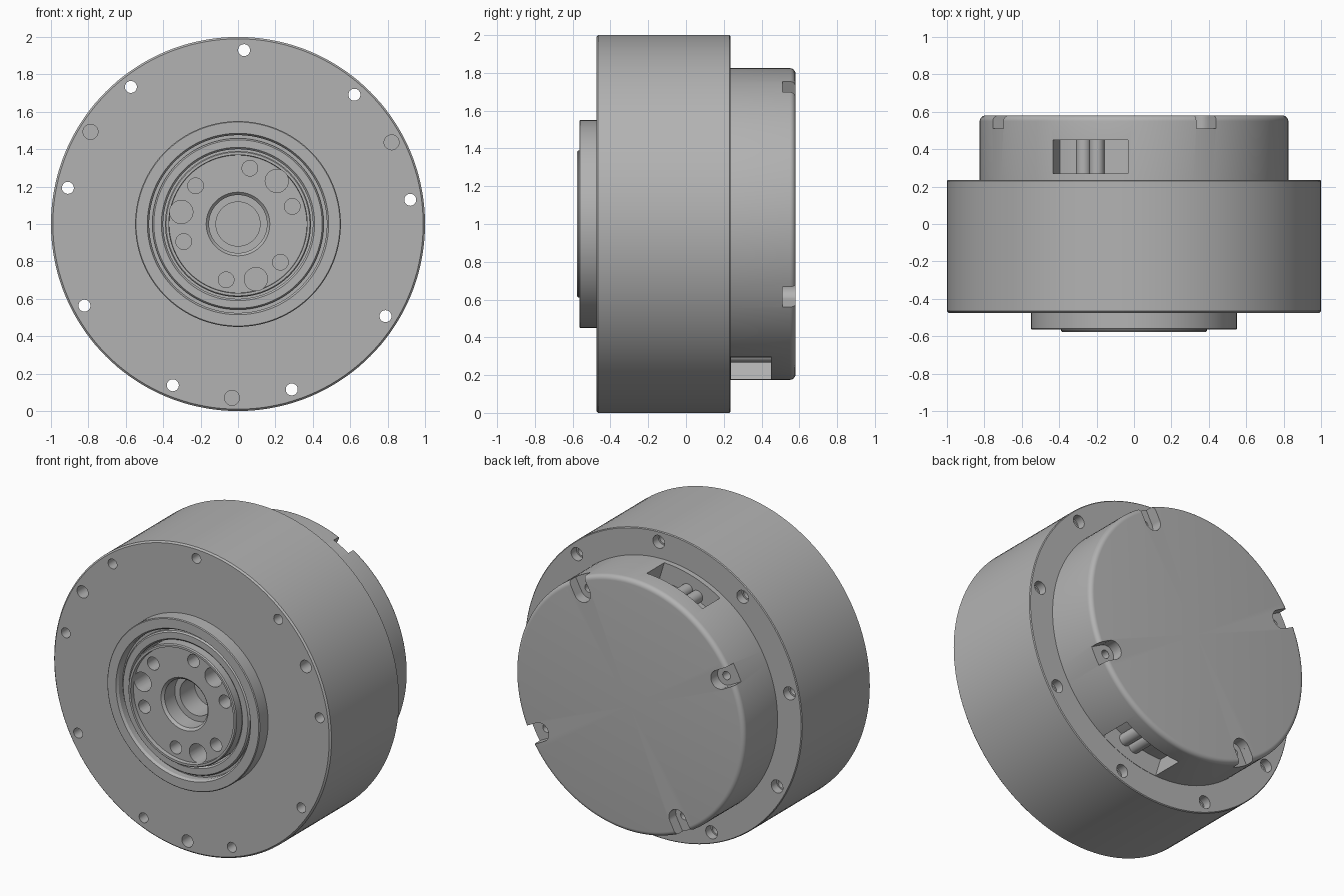
import bpy, bmesh, math
from mathutils import Matrix, Vector

if "Cube" in bpy.data.objects:
    bpy.data.objects.remove(bpy.data.objects["Cube"], do_unlink=True)

# One plain metal colour
GREY = (0.45, 0.45, 0.45, 1)
metal = bpy.data.materials.new("grey_metal")
metal.use_nodes = True
metal.diffuse_color = GREY
metal.node_tree.nodes["Principled BSDF"].inputs["Base Color"].default_value = GREY

AXIS_Z = 1.0


def add_object(name, bm):
    bmesh.ops.recalc_face_normals(bm, faces=bm.faces)
    mesh = bpy.data.meshes.new(name)
    bm.to_mesh(mesh)
    bm.free()
    mesh.materials.append(metal)
    obj = bpy.data.objects.new(name, mesh)
    bpy.context.collection.objects.link(obj)
    return obj


def lathe(name, profile, steps=144):
    """Spin (radius, y) points around the motor axis."""
    bm = bmesh.new()
    verts = [bm.verts.new((r, y, AXIS_Z)) for r, y in profile]
    edges = [bm.edges.new(pair) for pair in zip(verts, verts[1:])]
    bmesh.ops.spin(bm, geom=verts + edges, cent=(0, 0, AXIS_Z), axis=(0, 1, 0),
                   angle=math.tau, steps=steps, use_merge=True)
    bmesh.ops.remove_doubles(bm, verts=bm.verts, dist=1e-5)
    return add_object(name, bm)


def polar(radius, degrees, y):
    a = math.radians(degrees)
    return Vector((radius * math.cos(a), y, AXIS_Z + radius * math.sin(a)))


def add_rod(bm, radius, place, angle, y0, y1, sides=32):
    """Cylinder along y, at a polar place around the axis."""
    spot = Matrix.Translation(polar(place, angle, (y0 + y1) / 2))
    bmesh.ops.create_cone(bm, cap_ends=True, segments=sides, radius1=radius, radius2=radius,
                          depth=y1 - y0, matrix=spot @ Matrix.Rotation(math.pi / 2, 4, "X"))


def add_block(bm, r0, r1, width, angle, y0, y1):
    """Box reaching outward from r0 to r1 at the given angle."""
    m = (Matrix.Translation(polar((r0 + r1) / 2, angle, (y0 + y1) / 2))
         @ Matrix.Rotation(-math.radians(angle), 4, "Y")
         @ Matrix.Diagonal((r1 - r0, y1 - y0, width, 1)))
    bmesh.ops.create_cube(bm, size=1, matrix=m)


def carve(target, fill):
    """Cut the shapes that fill(bm) adds out of the target."""
    bm = bmesh.new()
    fill(bm)
    cutter = add_object("cutter", bm)
    cutter.hide_render = True
    mod = target.modifiers.new("cut", "BOOLEAN")
    mod.operation, mod.solver, mod.object = "DIFFERENCE", "EXACT", cutter
    mod.use_self = True
    bpy.context.view_layer.objects.active = target
    bpy.ops.object.modifier_apply(modifier=mod.name)
    bpy.data.objects.remove(cutter, do_unlink=True)


# Main housing with a raised front boss and a central pocket
housing = lathe("main_housing", [
    (0, -0.15), (0.475, -0.15), (0.475, -0.55), (0.485, -0.565), (0.545, -0.565),
    (0.55, -0.56), (0.55, -0.475), (0.99, -0.475), (1, -0.465), (1, 0.23),
    (0.995, 0.235), (0, 0.235)])


def bolt_holes(bm):
    for i in range(9):
        add_rod(bm, 0.032, 0.93, 8 + 40 * i, -0.6, 0.4)


def bolt_seats(bm):
    for i in range(9):
        add_rod(bm, 0.042, 0.93, 8 + 40 * i, 0.18, 0.3)
    for i in range(3):
        add_rod(bm, 0.04, 0.93, 28 + 120 * i, -0.6, -0.38)


carve(housing, bolt_holes)
carve(housing, bolt_seats)

# Seal ring between boss and output flange
lathe("seal_ring", [
    (0.40, -0.17), (0.40, -0.53), (0.41, -0.54), (0.45, -0.54), (0.458, -0.53), (0.458, -0.51),
    (0.476, -0.51), (0.476, -0.17), (0.40, -0.17)])

# Output flange with a thin lip and stepped blind bore
flange = lathe("output_flange", [
    (0, -0.28), (0.118, -0.28), (0.118, -0.43), (0.155, -0.43), (0.155, -0.535),
    (0.17, -0.55), (0.368, -0.55), (0.37, -0.577), (0.384, -0.577), (0.39, -0.57),
    (0.39, -0.17), (0, -0.17)])


def flange_holes(bm):
    for i in range(6):
        add_rod(bm, 0.042, 0.305, 18 + 60 * i, -0.6, -0.4)
    for i in range(3):
        add_rod(bm, 0.062, 0.31, 48 + 120 * i, -0.6, -0.35)


carve(flange, flange_holes)

# Rear cover with a rounded rim
rim = [(0.795 + 0.03 * math.cos(a), 0.55 + 0.03 * math.sin(a))
       for a in (math.pi / 2 * k / 6 for k in range(7))]
cover = lathe("rear_cover", [(0, 0.2), (0.825, 0.2)] + rim + [(0, 0.58)])


def cover_slots(bm):
    for i in range(4):
        add_block(bm, 0.73, 0.95, 0.12, 62 + 90 * i, 0.51, 0.7)


def cover_slot_ends(bm):
    for i in range(4):
        add_rod(bm, 0.06, 0.73, 62 + 90 * i, 0.51, 0.7)


def cover_screw_holes(bm):
    for i in range(4):
        add_rod(bm, 0.027, 0.735, 62 + 90 * i, 0.44, 0.7)


def cover_windows(bm):
    add_block(bm, 0.62, 0.95, 0.42, 107, 0.27, 0.45)
    add_block(bm, 0.62, 0.95, 0.42, 287, 0.237, 0.45)


for step in (cover_slots, cover_slot_ends, cover_screw_holes, cover_windows):
    carve(cover, step)

# Curved core and pins seen through the cover windows
lathe("window_core", [(0, 0.22), (0.7, 0.22), (0.7, 0.47), (0, 0.47)])
pins = bmesh.new()
for side in (107, 287):
    for offset in (-1, 5):
        add_rod(pins, 0.04, 0.72, side + offset, 0.22, 0.46, 24)
add_object("window_pins", pins)

# Smooth round walls, crisp edges
for obj in bpy.context.scene.objects:
    obj.select_set(obj.type == "MESH" and metal.name in obj.data.materials)
bpy.context.view_layer.objects.active = housing
bpy.ops.object.shade_smooth_by_angle(angle=math.radians(30))
